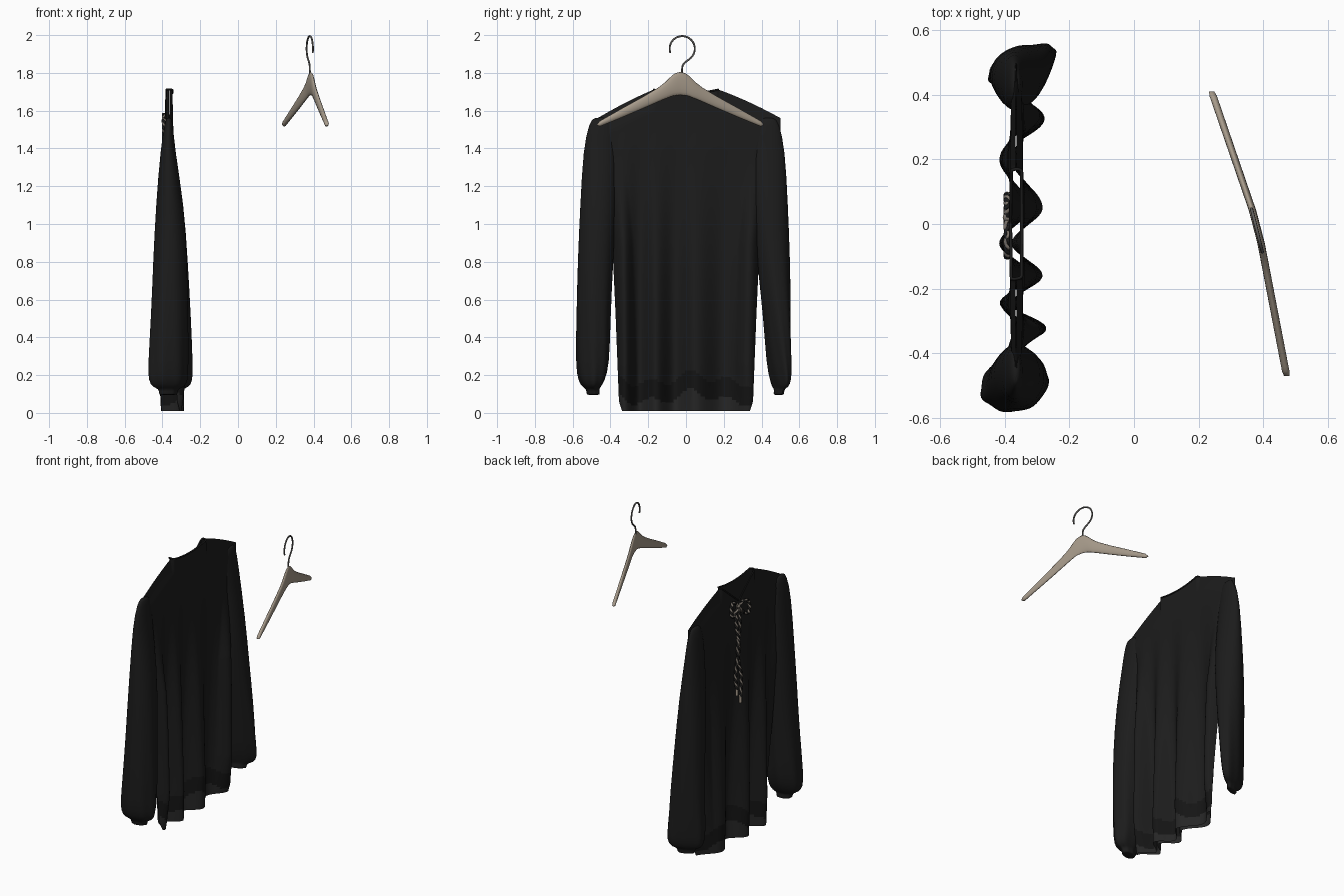
import bpy, bmesh
from math import sin, cos, pi, sqrt, radians

cube = bpy.data.objects.get("Cube")
if cube:
    bpy.data.objects.remove(cube)


def material(name, r, g, b):
    m = bpy.data.materials.new(name)
    m.use_nodes = True
    m.diffuse_color = (r, g, b, 1)
    node = m.node_tree.nodes["Principled BSDF"]
    node.inputs["Base Color"].default_value = (r, g, b, 1)
    node.inputs["Roughness"].default_value = 0.8
    return m


fabric = material("black fabric", 0.0115, 0.0115, 0.0115)
fade = material("deep black fabric", 0.007, 0.007, 0.007)
sheer = material("sheer hem", 0.019, 0.019, 0.019)
wood = material("pale wood", 0.39, 0.33, 0.26)
metal = material("dark metal", 0.12, 0.115, 0.11)
cord_mat = material("grey brown cord", 0.22, 0.19, 0.16)


def lerp_table(table, t):
    """Linear interpolation in a list of (key, value) sorted by key."""
    if t <= table[0][0]:
        return table[0][1]
    for (a, va), (b, vb) in zip(table, table[1:]):
        if t <= b:
            return va + (vb - va) * (t - a) / (b - a)
    return table[-1][1]


def finish(name, bm, mats):
    bmesh.ops.recalc_face_normals(bm, faces=bm.faces)
    mesh = bpy.data.meshes.new(name)
    bm.to_mesh(mesh)
    bm.free()
    for m in mats:
        mesh.materials.append(m)
    for p in mesh.polygons:
        p.use_smooth = True
    ob = bpy.data.objects.new(name, mesh)
    bpy.context.collection.objects.link(ob)
    return ob


def loft(name, rings, mat):
    bm = bmesh.new()
    rows = [[bm.verts.new(p) for p in ring] for ring in rings]
    n = len(rows[0])
    for a, b in zip(rows, rows[1:]):
        for i in range(n):
            bm.faces.new((a[i], a[(i + 1) % n], b[(i + 1) % n], b[i]))
    bm.faces.new(rows[0])
    bm.faces.new(rows[-1])
    return finish(name, bm, [mat])


def tube(name, points, radius, mat, cyclic=False):
    cu = bpy.data.curves.new(name, "CURVE")
    cu.dimensions = "3D"
    cu.bevel_depth = radius
    cu.bevel_resolution = 2
    cu.resolution_u = 6
    cu.use_fill_caps = True
    sp = cu.splines.new("NURBS")
    sp.points.add(len(points) - 1)
    for p, co in zip(sp.points, points):
        p.co = (*co, 1)
    sp.order_u = 3
    sp.use_endpoint_u = True
    sp.use_cyclic_u = cyclic
    cu.materials.append(mat)
    ob = bpy.data.objects.new(name, cu)
    bpy.context.collection.objects.link(ob)


# Blouse body: a front and a back panel sharing soft vertical folds
NECK, TOP, HEM = 0.17, 1.712, 0.01
half_width = [(0, 0.335), (0.06, 0.355), (0.5, 0.372), (0.9, 0.39), (1.2, 0.43), (1.5, 0.5)]
fold_depth = [(0, 0.042), (0.2, 0.048), (0.7, 0.032), (1.2, 0.01), (1.5, 0.0)]
thickness = [(0, 0.02), (0.8, 0.025), (1.4, 0.025), (1.7, 0.018)]
side_fullness = [(0, 0.0), (0.25, 0.025), (0.9, 0.03), (1.35, 0.0)]
fold_phase = [(-0.4, -2.4), (-0.33, -2), (-0.245, -1.5), (-0.16, -1), (-0.06, -0.5),
              (0.05, 0), (0.2, 0.5), (0.35, 1), (0.4, 1.25)]


def shoulder(y):
    d = max(abs(y) - NECK, 0)
    return TOP - d * (0.42 if y < 0 else 0.36) - d * d * 0.3


def neckline(y, front):
    r = min(abs(y) / NECK, 1)
    return 1.57 + 0.142 * r if front else 1.692 + 0.02 * r * r


def panel_point(u, v, front):
    yt = 0.5 * u
    top = neckline(yt, front) if abs(yt) < NECK else shoulder(yt)
    z = HEM + v * (top - HEM)
    y = u * lerp_table(half_width, z)
    wave = lerp_table(fold_depth, z) * cos(2 * pi * lerp_table(fold_phase, y))
    t = lerp_table(thickness, z) * sqrt(max(0, 1 - u ** 4))
    t += lerp_table(side_fullness, z) * max(0, sin(pi * max(0, (abs(u) - 0.72) / 0.28)))
    if abs(y) > NECK:
        t *= min(1, max(0, shoulder(y) - z) / 0.12 + 0.1)
    x = -0.365 + 0.012 * max(0, 1.3 - z) + wave
    return (x - t * 0.8 if front else x + t, y, z)


def panel(name, front, nu=120, nv=110):
    bm = bmesh.new()
    rows = [[bm.verts.new(panel_point(2 * i / nu - 1, j / nv, front))
             for i in range(nu + 1)] for j in range(nv + 1)]
    for j in range(nv):
        for i in range(nu):
            f = bm.faces.new((rows[j][i], rows[j][i + 1], rows[j + 1][i + 1], rows[j + 1][i]))
            c = f.calc_center_median()
            scallop = 0.08 + 0.05 * sin(c.y * 22 + 1) * cos(c.y * 9)
            f.material_index = 2 if c.z < scallop else 1 if c.z < scallop + 0.1 else 0
    finish(name, bm, [fabric, fade, sheer])


panel("blouse_front_panel", True)
panel("blouse_back_panel", False)

# Narrow band along the neckline
steps = [NECK * (i / 8 - 1) for i in range(17)]
band = [panel_point(2 * y, 1, True) for y in steps]
band += [panel_point(2 * y, 1, False) for y in reversed(steps)]
tube("neck_band", band, 0.005, fabric, True)

# Sleeves: height, inner y, outer y, lowest x, highest x
sleeve_rows = [
    (1.565, 0.42, 0.485, -0.375, -0.355), (1.54, 0.39, 0.512, -0.388, -0.345),
    (1.40, 0.37, 0.545, -0.41, -0.335), (1.10, 0.37, 0.56, -0.435, -0.285),
    (0.80, 0.385, 0.575, -0.45, -0.268), (0.50, 0.40, 0.583, -0.462, -0.262),
    (0.25, 0.405, 0.583, -0.48, -0.262), (0.17, 0.43, 0.57, -0.478, -0.265),
    (0.135, 0.452, 0.545, -0.455, -0.285), (0.128, 0.46, 0.527, -0.42, -0.32),
    (0.10, 0.455, 0.525, -0.42, -0.32), (0.095, 0.458, 0.522, -0.415, -0.325)]
# side, name, twist of the section, narrowing, shift in x
for side, label, twist, narrow, shift in ((1, "left", 0.38, 0.4, 0.025), (-1, "right", 0.15, 0, 0)):
    rings = []
    for z, yi, yo, xa, xb in sleeve_rows:
        low = max(0, min(1, (0.9 - z) / 0.7))
        yc = side * (yi + yo) / 2 - (0.02 * (1 - low) if side > 0 else 0)
        xc = (xa + xb) / 2 + shift * low
        ring = []
        for k in range(28):
            a = 2 * pi * k / 28
            r = 1 + 0.05 * low * (cos(7 * a + z * 3) - 0.4)
            dx = (xb - xa) / 2 * r * cos(a)
            dy = (yo - yi) / 2 * r * sin(a) * (1 - narrow * low)
            ring.append((xc + dx, yc + dy + twist * low * dx, z))
        rings.append(ring)
    sleeve = loft(label + "_sleeve", rings, fabric)
    sleeve.modifiers.new("smooth", "SUBSURF").levels = 1

# Bow at the throat: two-strand twisted cords for the loops and tails, with tips
KX, KY, KZ = -0.392, 0.02, 1.545


def twisted_cord(name, line, turns):
    for strand, turn, mat in (("light", 0, cord_mat), ("dark", pi, fabric)):
        path = []
        for i in range(turns * 7 + 1):
            f = i / (turns * 7)
            y, z = line(f)
            a = turn + f * turns * 2 * pi
            path.append((KX + 0.006 * cos(a), y + 0.005 * sin(a), z))
        tube(name + "_" + strand, path, 0.006, mat)


for s, label, reach, droop in ((1, "left", 0.07, 0.01), (-1, "right", 0.12, 0.05)):
    def loop_line(f):
        out = sin(pi * f)
        return KY + s * reach * out, KZ - droop * out + 0.045 * sin(2 * pi * f)

    end = 0.975 + s * 0.03
    y_end = 0.015 + s * 0.018

    def tail_line(f):
        return KY + (y_end - KY) * f + s * 0.015 * sin(pi * 3 * f), KZ + (end - KZ) * f

    twisted_cord(label + "_bow_loop", loop_line, 7)
    twisted_cord(label + "_bow_tail", tail_line, 11)
    tube(label + "_bow_tip", [(KX, y_end, end + 0.01), (KX, y_end, end - 0.04)], 0.009, wood)
bpy.ops.mesh.primitive_uv_sphere_add(segments=12, ring_count=8, radius=0.014, location=(KX, KY, KZ))
bpy.context.object.name = "bow_knot"
bpy.context.object.data.materials.append(cord_mat)

# Wooden hanger: oval sections swept along a slightly bent line
bend = [(-0.47, 0.472), (-0.06, 0.393), (0.04, 0.367), (0.41, 0.24)]
upper = [(0, 1.805), (0.025, 1.80), (0.05, 1.782), (0.08, 1.752), (0.12, 1.722),
         (0.2, 1.675), (0.32, 1.61), (0.44, 1.543), (0.45, 1.53)]
lower = [(0, 1.682), (0.04, 1.678), (0.1, 1.655), (0.2, 1.612), (0.32, 1.562),
         (0.44, 1.514), (0.45, 1.522)]
rings = []
for i in range(61):
    y = -0.47 + 0.88 * i / 60
    d = abs(y + 0.03) * 0.45 / 0.44
    hi, lo = lerp_table(upper, d), lerp_table(lower, d)
    x = lerp_table(bend, y)
    w = 0.0115 if d < 0.44 else 0.008
    rings.append([(x + w * cos(2 * pi * k / 16), y,
                   (hi + lo) / 2 + (hi - lo) / 2 * sin(2 * pi * k / 16)) for k in range(16)])
loft("hanger_arms", rings, wood)

# Wire hook
path = []
for i in range(19):
    a = radians(200 - i * 255 / 18)
    path.append((-0.02 + 0.067 * cos(a), 1.928 + 0.067 * sin(a)))
path += [(-0.012, 1.85), (-0.022, 1.83), (-0.022, 1.78)]
tube("hanger_hook", [(0.38 - 0.25 * (y + 0.02), y, z) for y, z in path], 0.005, metal)
